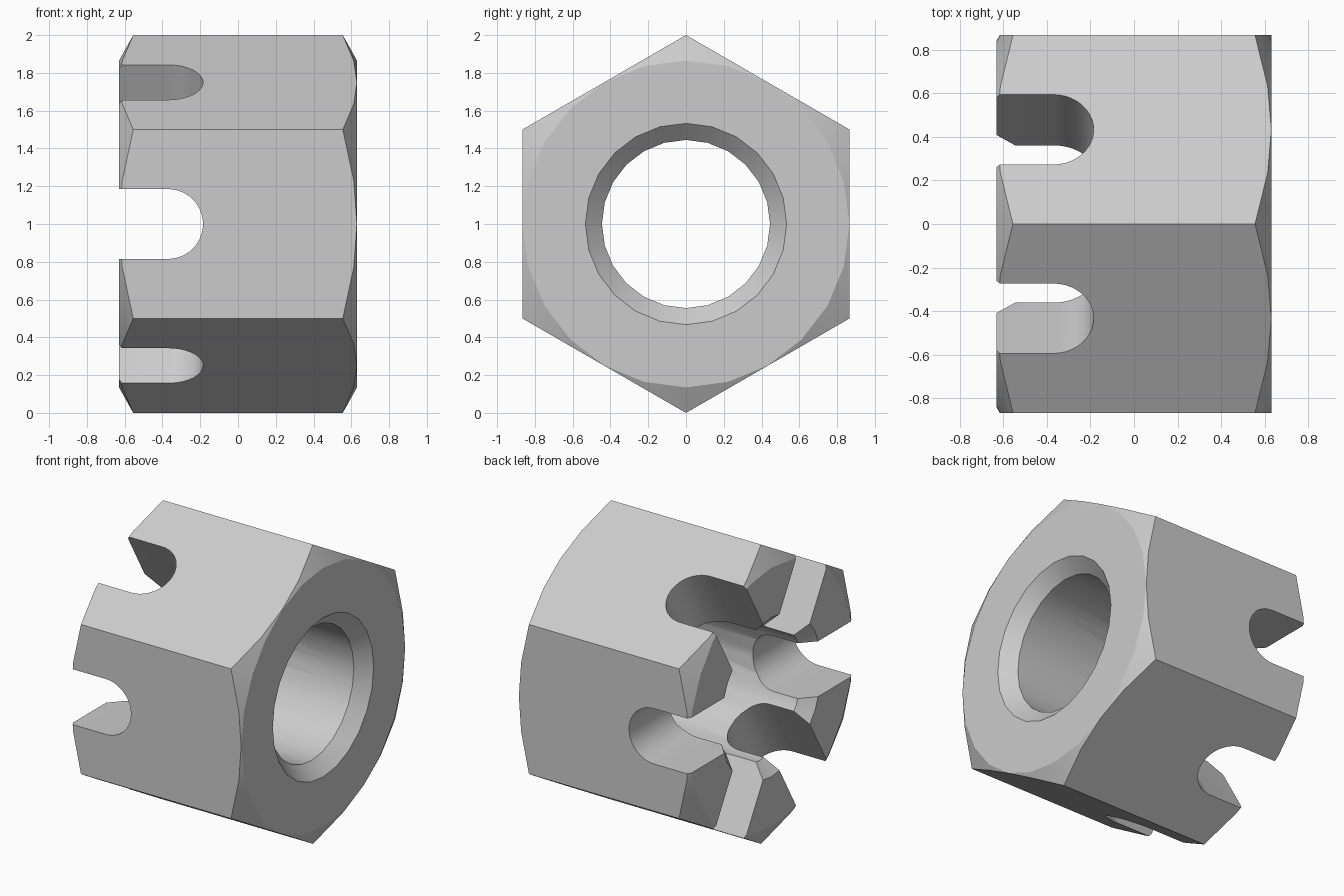
import bpy, bmesh, math
from mathutils import Matrix

cube = bpy.data.objects.get("Cube")
if cube:
    bpy.data.objects.remove(cube, do_unlink=True)

HALF = 0.63       # half length along x
SLOT_R = 0.185    # half slot width
SLOT_X = -0.37    # centre of the rounded slot floor

steel = bpy.data.materials.new("grey steel")
steel.use_nodes = True
grey = (0.6, 0.6, 0.6, 1)
steel.diffuse_color = grey
steel.node_tree.nodes["Principled BSDF"].inputs["Base Color"].default_value = grey


def finish(bm, name):
    bmesh.ops.recalc_face_normals(bm, faces=bm.faces)
    mesh = bpy.data.meshes.new(name)
    bm.to_mesh(mesh)
    bm.free()
    mesh.materials.append(steel)
    obj = bpy.data.objects.new(name, mesh)
    bpy.context.collection.objects.link(obj)
    return obj


def prism(name, outline, offset):
    """Extrude a closed outline of 3D points both ways along offset."""
    bm = bmesh.new()
    lo = [bm.verts.new([c - o for c, o in zip(p, offset)]) for p in outline]
    hi = [bm.verts.new([c + o for c, o in zip(p, offset)]) for p in outline]
    bm.faces.new(lo)
    bm.faces.new(hi)
    for i in range(len(lo)):
        j = (i + 1) % len(lo)
        bm.faces.new((lo[i], lo[j], hi[j], hi[i]))
    return finish(bm, name)


def lathe(name, profile, sides):
    """Revolve a closed (x, radius) profile around the x axis."""
    bm = bmesh.new()
    rings = []
    for s in range(sides):
        a = math.tau * s / sides
        rings.append([bm.verts.new((x, r * math.sin(a), r * math.cos(a)))
                      for x, r in profile])
    for s in range(sides):
        a, b = rings[s], rings[(s + 1) % sides]
        for i in range(len(profile)):
            j = (i + 1) % len(profile)
            bm.faces.new((a[i], a[j], b[j], b[i]))
    return finish(bm, name)


def cut(target, cutter, operation):
    mod = target.modifiers.new("cut", "BOOLEAN")
    mod.object, mod.operation, mod.solver = cutter, operation, "EXACT"
    bpy.context.view_layer.objects.active = target
    bpy.ops.object.modifier_apply(modifier=mod.name)
    bpy.data.objects.remove(cutter, do_unlink=True)


# Hexagonal body with corners at top and bottom
corners = [(0, math.sin(k * math.pi / 3), math.cos(k * math.pi / 3)) for k in range(6)]
nut = prism("castle_nut", corners, (HALF + 0.1, 0, 0))

# Chamfered ends and the bore with its bevelled mouths
right_side = [(0.545, 0.445), (HALF, 0.533), (HALF, 0.865), (0.443, 1.2)]
profile = right_side + [(-x, r) for x, r in reversed(right_side)]
cut(nut, lathe("turned_shape", profile, 24), "INTERSECT")

# Three slots straight across, opening at the left end
for k in range(3):
    arc = [-math.pi / 2 + math.pi * i / 20 for i in range(21)]
    outline = [(SLOT_X + SLOT_R * math.cos(a), 0, SLOT_R * math.sin(a)) for a in arc]
    outline += [(-1, 0, SLOT_R), (-1, 0, -SLOT_R)]
    slot = prism("slot_cutter", outline, (0, 1.3, 0))
    slot.data.transform(Matrix.Rotation(k * math.pi / 3, 4, "X"))
    cut(nut, slot, "DIFFERENCE")

# Smooth the curved walls, keep the machined edges crisp, stand on the ground
nut.data.transform(Matrix.Translation((0, 0, 1)))
bpy.ops.object.select_all(action="DESELECT")
nut.select_set(True)
bpy.context.view_layer.objects.active = nut
bpy.ops.object.shade_smooth_by_angle(angle=math.radians(25))
